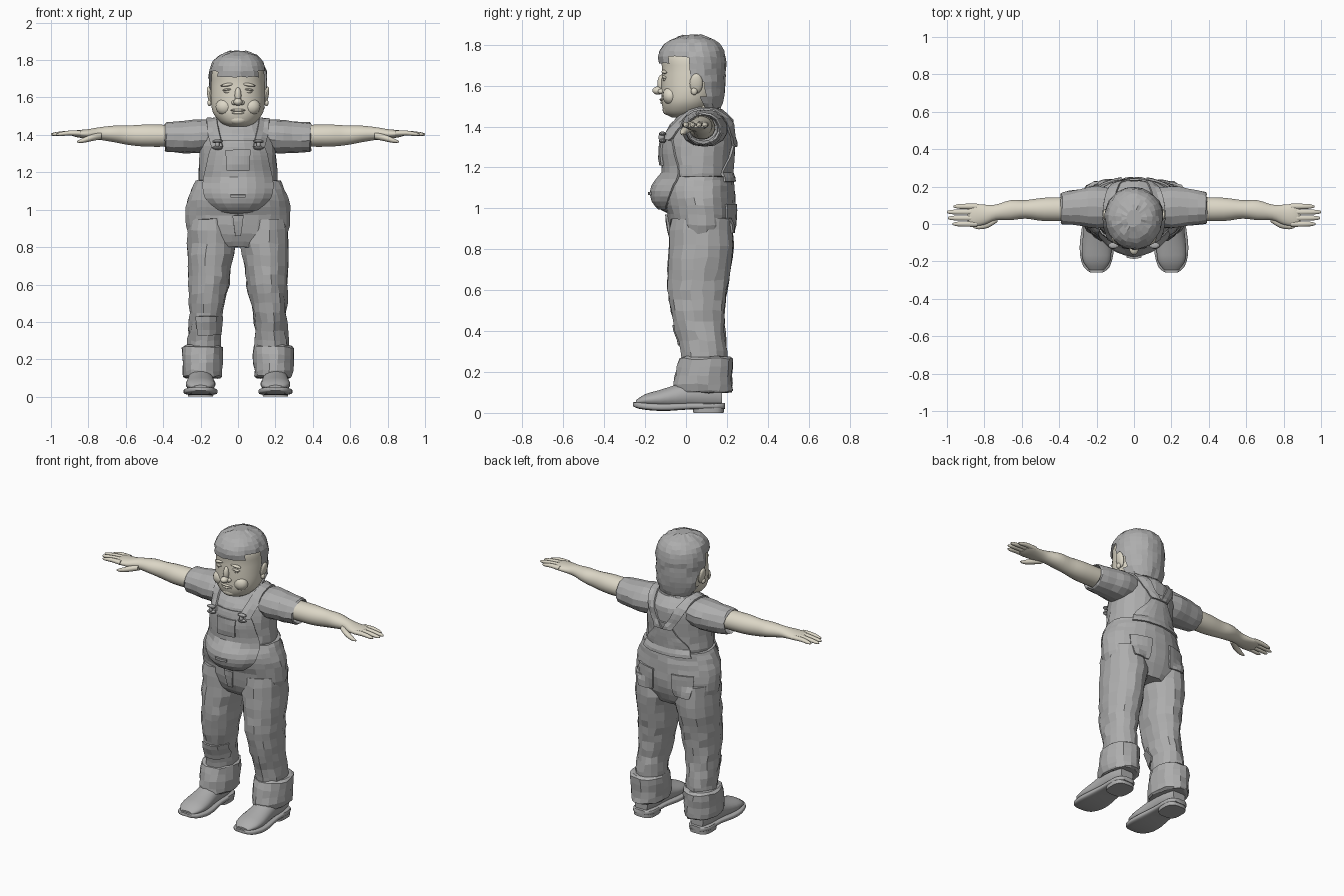
import bpy, bmesh, math, random
from mathutils import Vector, Matrix

random.seed(4)
if "Cube" in bpy.data.objects:
    bpy.data.objects.remove(bpy.data.objects["Cube"])


def material(name, rgb):
    mat = bpy.data.materials.new(name)
    mat.use_nodes = True
    mat.diffuse_color = (*rgb, 1)
    mat.node_tree.nodes["Principled BSDF"].inputs["Base Color"].default_value = (*rgb, 1)
    return mat


GREY = material("cloth grey", (.42, .42, .42))
SKIN = material("pale skin", (.72, .68, .57))


def finish(name, bm, mat, smooth=True):
    bmesh.ops.recalc_face_normals(bm, faces=bm.faces)
    mesh = bpy.data.meshes.new(name)
    bm.to_mesh(mesh)
    bm.free()
    mesh.materials.append(mat)
    obj = bpy.data.objects.new(name, mesh)
    bpy.context.collection.objects.link(obj)
    if smooth:
        bpy.ops.object.select_all(action='DESELECT')
        obj.select_set(True)
        bpy.context.view_layer.objects.active = obj
        bpy.ops.object.shade_smooth_by_angle(angle=math.radians(45))
    return obj


def refine(rings, steps):
    """Catmull-Rom interpolation between the given rings."""
    out = []
    for i in range(len(rings) - 1):
        a, b, c, d = (rings[min(max(i + j, 0), len(rings) - 1)] for j in (-1, 0, 1, 2))
        for s in range(steps):
            t = s / steps
            out.append([q + t / 2 * (r - p + t * (2*p - 5*q + 4*r - w + t * (3*(q - r) + w - p)))
                        for p, q, r, w in zip(a, b, c, d)])
    return out + [rings[-1]]


def loft(name, rings, mat=GREY, axis='z', side=1, n=20, steps=2, power=2, jitter=0, smooth=True, keep=None):
    """Rings are (position on axis, centre u, centre v, radius u, radius v)."""
    bm = bmesh.new()
    loops = []
    for t, cu, cv, ru, rv in refine(rings, steps):
        loop = []
        for i in range(n):
            a = math.tau * (i + .5) / n
            u, v = (math.copysign(abs(f) ** (2 / power), f) for f in (math.cos(a), math.sin(a)))
            u, v = cu + ru * u, cv + rv * v
            co = {'x': (t, u, v), 'y': (u, t, v), 'z': (u, v, t)}[axis]
            co = Vector(co) + Vector([random.uniform(-jitter, jitter) for _ in co])
            co.x *= side
            loop.append(bm.verts.new(co))
        loops.append(loop)
    for lo, hi in zip(loops, loops[1:]):
        for i in range(n):
            j = (i + 1) % n
            bm.faces.new((lo[i], lo[j], hi[j], hi[i]))
    bm.faces.new(loops[0])
    bm.faces.new(loops[-1])
    if keep:
        drop = [f for f in bm.faces if not keep(f.calc_center_median())]
        bmesh.ops.delete(bm, geom=drop, context='FACES')
    return finish(name, bm, mat, smooth)


def ball(name, centre, radii, mat=GREY, smooth=True, n=16, turn=0):
    bm = bmesh.new()
    matrix = Matrix.Translation(centre) @ Matrix.Rotation(turn, 4, 'Y') @ Matrix.Diagonal((*radii, 1))
    bmesh.ops.create_uvsphere(bm, u_segments=n, v_segments=n // 2, radius=1, matrix=matrix)
    return finish(name, bm, mat, smooth)


def drape(name, rows, thick=.014):
    """Lay a cloth grid on the body; rows hold (outer point, inner point) pairs."""
    graph = bpy.context.evaluated_depsgraph_get()
    bm = bmesh.new()
    grid = []
    for row in rows:
        line = []
        for outer, inner in row:
            ray = (Vector(inner) - Vector(outer)).normalized()
            hit, co, *_ = bpy.context.scene.ray_cast(graph, Vector(outer), ray)
            line.append(bm.verts.new(co - ray * .004 if hit else inner))
        grid.append(line)
    for lo, hi in zip(grid, grid[1:]):
        for i in range(len(lo) - 1):
            bm.faces.new((lo[i], lo[i + 1], hi[i + 1], hi[i]))
    obj = finish(name, bm, GREY, False)
    solid = obj.modifiers.new("thickness", 'SOLIDIFY')
    solid.thickness, solid.offset = thick, 0


def panel(name, spans, facing, x0=0, cols=8):
    """Spans are (height, half width); facing is -1 for front, 1 for back."""
    rows = []
    for z, half in refine(spans, 3):
        xs = [x0 + half * (2 * i / cols - 1) for i in range(cols + 1)]
        rows.append([((x, facing, z), (x, .06, z)) for x in xs])
    drape(name, rows)


# Shirt body, belly and trouser seat
loft("shirt_body", [(1.05, 0, .05, .2, .16), (1.13, 0, .055, .21, .165), (1.21, 0, .057, .21, .168),
                    (1.3, 0, .058, .205, .175), (1.38, 0, .07, .2, .165), (1.43, 0, .085, .18, .145),
                    (1.485, 0, .08, .12, .1)], jitter=.004, smooth=False)
loft("trouser_seat", [(.8, 0, .075, .18, .12), (.87, 0, .077, .265, .155), (.97, 0, .076, .283, .168),
                      (1.05, 0, .063, .272, .178), (1.11, 0, .062, .25, .174),
                      (1.155, 0, .066, .228, .167)], n=24, jitter=.004, smooth=False)
ball("belly", (0, 0, 1.075), (.19, .168, .12), smooth=False)

for side, tag in ((1, "left"), (-1, "right")):
    # Trouser leg with turned-up cuff
    loft(tag + "_trouser_leg", [(.95, .14, .075, .125, .15), (.82, .142, .075, .13, .16),
                                (.7, .151, .065, .117, .155), (.6, .155, .055, .11, .146),
                                (.5, .165, .06, .098, .132), (.4, .173, .07, .089, .122),
                                (.3, .18, .09, .09, .112), (.12, .185, .09, .09, .11)],
         side=side, n=16, jitter=.006, smooth=False)
    loft(tag + "_trouser_cuff", [(.275, .185, .1, .085, .1), (.265, .19, .1, .11, .13),
                                 (.18, .19, .085, .108, .142), (.11, .19, .085, .102, .145),
                                 (.1, .19, .085, .085, .13)],
         side=side, n=16, jitter=.005, smooth=False)
    # Shoe
    loft(tag + "_shoe_upper", [(-.245, .2, .05, .04, .012), (-.2, .2, .062, .073, .03),
                               (-.13, .2, .067, .08, .045), (-.05, .2, .078, .072, .06),
                               (.02, .2, .09, .068, .072), (.1, .2, .09, .065, .075),
                               (.175, .2, .08, .045, .06)], axis='y', side=side)
    loft(tag + "_shoe_sole", [(-.258, .2, .042, .035, .01), (-.23, .2, .036, .07, .016),
                              (-.16, .2, .029, .09, .018), (-.08, .2, .028, .088, .018),
                              (.02, .2, .033, .074, .016), (.15, .2, .034, .07, .016),
                              (.19, .2, .034, .04, .014)], axis='y', side=side, power=4)
    loft(tag + "_shoe_heel", [(0, .2, .11, .068, .075), (.045, .2, .11, .07, .077)],
         side=side, steps=1, power=3)
    # Short sleeve with an open hem
    loft(tag + "_sleeve", [(.1, .085, 1.395, .1, .085), (.2, .09, 1.392, .115, .092),
                           (.29, .09, 1.388, .1, .086), (.382, .085, 1.388, .086, .08),
                           (.384, .085, 1.388, .074, .068), (.35, .085, 1.39, .066, .062)],
         axis='x', side=side, n=14, jitter=.003, smooth=False)
    # Arm, palm, fingers and thumb
    loft(tag + "_arm", [(.33, .08, 1.395, .065, .058), (.48, .078, 1.396, .063, .06),
                        (.58, .078, 1.398, .05, .053), (.66, .074, 1.405, .054, .045),
                        (.74, .062, 1.407, .042, .034), (.8, .05, 1.405, .054, .026),
                        (.86, .048, 1.406, .06, .019), (.89, .048, 1.406, .05, .01)],
         SKIN, 'x', side, steps=3)
    for finger, y, tip in (("index", 0, .97), ("middle", .032, .995), ("ring", .064, 1), ("little", .094, .965)):
        loft(f"{tag}_{finger}_finger", [(.84, y, 1.408, .016, .014), (.9, y, 1.41, .015, .013),
                                        (tip - .02, y, 1.404, .012, .01), (tip, y, 1.402, .004, .004)],
             SKIN, 'x', side, n=10)
    loft(tag + "_thumb", [(.73, .03, 1.395, .02, .018), (.78, .0, 1.385, .022, .018),
                          (.83, -.015, 1.37, .014, .013), (.86, -.016, 1.363, .004, .004)],
         SKIN, 'x', side, n=10)

# Overall bib, back panel, fly, pockets and knee patch
panel("bib", [(1.0, .1), (1.06, .17), (1.14, .185), (1.24, .165), (1.31, .15), (1.37, .12)], -1)
panel("back_panel", [(1.13, .17), (1.2, .14), (1.27, .08), (1.34, .04)], 1)
panel("chest_pocket", [(1.21, .06), (1.32, .065)], -1)
panel("fly", [(.86, .015), (.97, .03)], -1, cols=2)
panel("knee_patch", [(.33, .06), (.43, .07)], -1, x0=-.155, cols=4)
panel("belly_loop", [(1.065, .04), (1.08, .04)], -1, cols=4)
for side, tag in ((1, "left"), (-1, "right")):
    panel(tag + "_back_pocket", [(.88, .05), (.92, .06), (1.02, .065)], 1, x0=side * .13, cols=4)
    # Shoulder strap from buckle to back panel
    path = refine([(.11, -.12, 1.34), (.13, -.06, 1.44), (.14, .06, 1.49),
                   (.12, .17, 1.46), (.075, .24, 1.38), (.03, .24, 1.3)], 3)
    rows = []
    for x, y, z in path:
        core = Vector((side * x, .07, 1.3))
        away = (Vector((side * x, y, z)) - core) * 3
        rows.append([(core + away + Vector((w, 0, 0)), core + Vector((w, 0, 0))) for w in (-.028, 0, .028)])
    drape(tag + "_strap", rows)
    # Buckle and button
    for z in (1.33, 1.365):
        ball(tag + "_buckle", (side * .11, -.115, z), (.03, .018, .011), n=10, smooth=False)
    ball(tag + "_buckle_button", (side * .11, -.12, 1.348), (.012, .016, .018), n=10)

# Neck, collar and head
loft("neck", [(1.42, 0, .08, .1, .09), (1.49, 0, .075, .098, .088), (1.57, 0, .07, .1, .09)], SKIN)
loft("collar", [(1.44, 0, .075, .14, .115), (1.475, 0, .075, .125, .108), (1.488, 0, .075, .105, .095)],
     smooth=False, jitter=.002)
loft("head", [(1.445, 0, -.02, .05, .05), (1.465, 0, -.008, .092, .095), (1.51, 0, .008, .13, .127),
              (1.56, 0, .02, .144, .14), (1.62, 0, .03, .146, .15), (1.68, 0, .034, .144, .152),
              (1.74, 0, .03, .138, .15), (1.8, 0, .03, .1, .12), (1.83, 0, .03, .04, .05)],
     SKIN, n=28, steps=3, power=2.1)


def hairline(c):
    return c.z > 1.715 + .1 * abs(c.x) * (c.y < 0) or c.y > .085 or (c.y > .01 and c.z > 1.63)


loft("hair", [(1.49, 0, .085, .11, .085), (1.55, 0, .055, .143, .132), (1.62, 0, .043, .153, .151),
              (1.68, 0, .036, .156, .16), (1.74, 0, .03, .154, .166), (1.79, 0, .03, .134, .147),
              (1.825, 0, .03, .098, .108), (1.848, 0, .03, .04, .045)],
     n=28, jitter=.004, smooth=False, keep=hairline)

# Face
ball("nose_bridge", (0, -.118, 1.61), (.018, .022, .045), SKIN)
ball("nose_tip", (0, -.137, 1.576), (.024, .028, .02), SKIN)
ball("upper_lip", (0, -.113, 1.532), (.042, .016, .008), SKIN)
ball("lower_lip", (0, -.11, 1.518), (.036, .016, .009), SKIN)
ball("chin", (0, -.085, 1.482), (.05, .03, .028), SKIN)
for side, tag in ((1, "left"), (-1, "right")):
    ball(tag + "_cheek", (side * .07, -.075, 1.55), (.05, .04, .045), SKIN)
    ball(tag + "_nostril", (side * .02, -.12, 1.572), (.015, .018, .013), SKIN)
    ball(tag + "_eye", (side * .053, -.098, 1.633), (.024, .016, .013), SKIN)
    ball(tag + "_eyelid", (side * .053, -.1, 1.642), (.03, .017, .008), SKIN, turn=side * .15)
    ball(tag + "_eyebrow", (side * .055, -.104, 1.668), (.038, .016, .009), SKIN, turn=side * .15)
    ball(tag + "_ear", (side * .15, .05, 1.61), (.014, .032, .05), SKIN, turn=side * .2)
    ball(tag + "_ear_lobe", (side * .152, .04, 1.572), (.012, .016, .018), SKIN)
